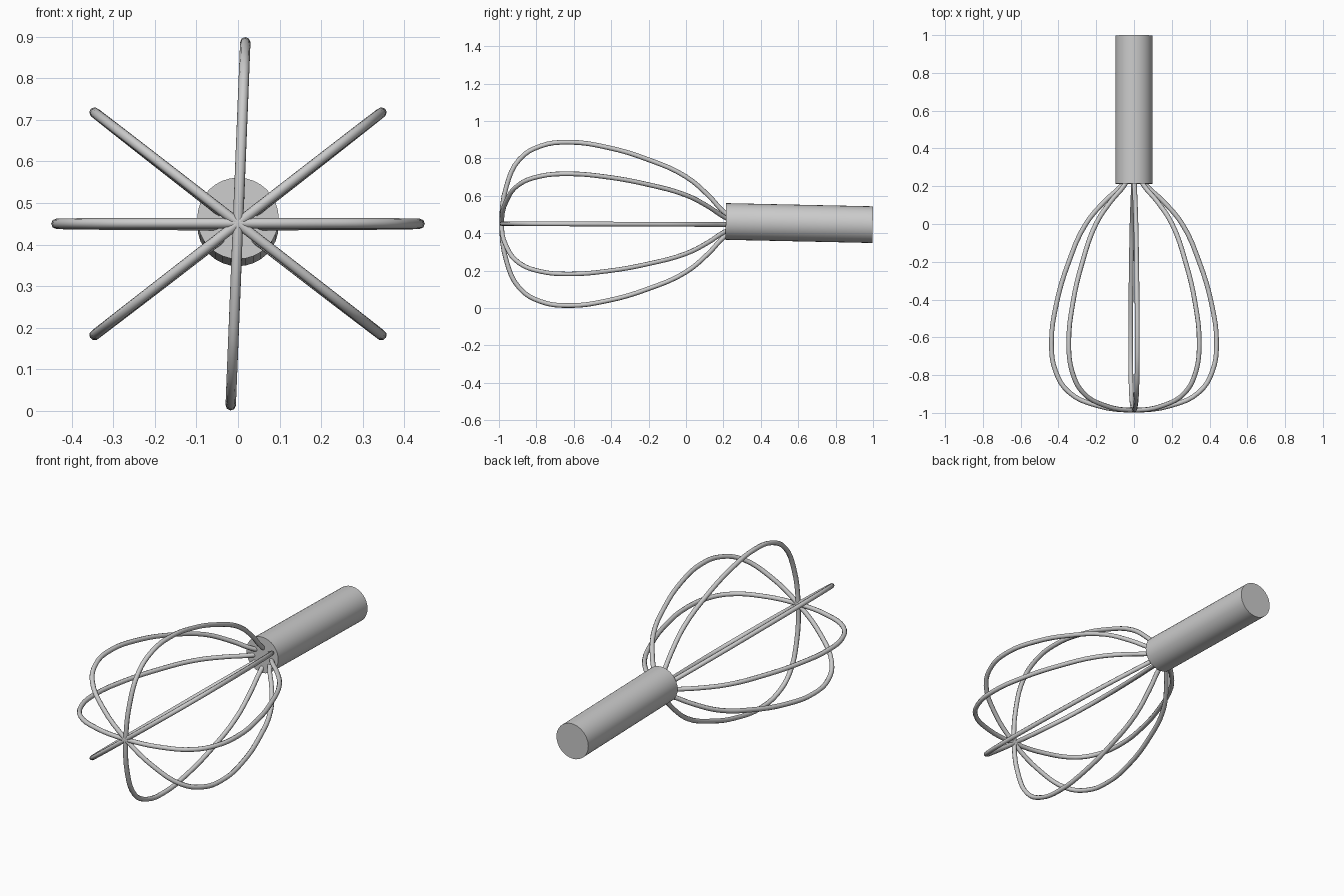
import bpy
from math import sin, cos, radians
from mathutils import Vector

cube = bpy.data.objects.get("Cube")
if cube:
    bpy.data.objects.remove(cube, do_unlink=True)

WIRE_RADIUS = 0.0125

# Half outline of a wire loop: (distance from axis, y), from handle to tip
HALF = [(0.035, 0.25), (0.065, 0.205), (0.155, 0.12), (0.255, 0.0),
        (0.345, -0.2), (0.41, -0.42), (0.437, -0.63), (0.415, -0.78),
        (0.345, -0.89), (0.2, -0.96)]
OUTLINE = HALF + [(0.0, -0.985)] + [(-r, y) for r, y in reversed(HALF)]


def wire_loop(name, angle):
    """One bent wire lying in a plane turned about the whisk axis."""
    curve = bpy.data.curves.new(name, "CURVE")
    curve.dimensions = "3D"
    curve.resolution_u = 4
    curve.bevel_depth = WIRE_RADIUS
    curve.bevel_resolution = 2
    curve.use_fill_caps = True
    spline = curve.splines.new("BEZIER")
    spline.bezier_points.add(len(OUTLINE) - 1)
    for point, (r, y) in zip(spline.bezier_points, OUTLINE):
        droop = 0.004 * (y + 0.63)
        point.co = (r * cos(angle), y, 0.45 + r * sin(angle) - droop)
        point.handle_left_type = point.handle_right_type = "AUTO"
    obj = bpy.data.objects.new(name, curve)
    bpy.context.collection.objects.link(obj)
    # Turn the swept wire into a smooth mesh
    bpy.ops.object.select_all(action="DESELECT")
    obj.select_set(True)
    bpy.context.view_layer.objects.active = obj
    bpy.ops.object.convert(target="MESH")
    bpy.ops.object.shade_smooth_by_angle(angle=radians(60))


# Four crossing wire loops
for label, degrees in (("level", 0), ("rising", 37.8),
                       ("upright", 87.7), ("falling", 142.2)):
    wire_loop("wire_loop_" + label, radians(degrees))

# Handle, tilted slightly down toward its back end
front, back = Vector((0, 0.213, 0.463)), Vector((0, 0.998, 0.446))
axis = back - front
bpy.ops.mesh.primitive_cylinder_add(
    vertices=32, radius=0.098, depth=axis.length,
    location=(front + back) / 2,
    rotation=axis.to_track_quat("Z", "Y").to_euler())
bpy.context.object.name = "handle"
bpy.ops.object.shade_smooth_by_angle(angle=radians(30))
